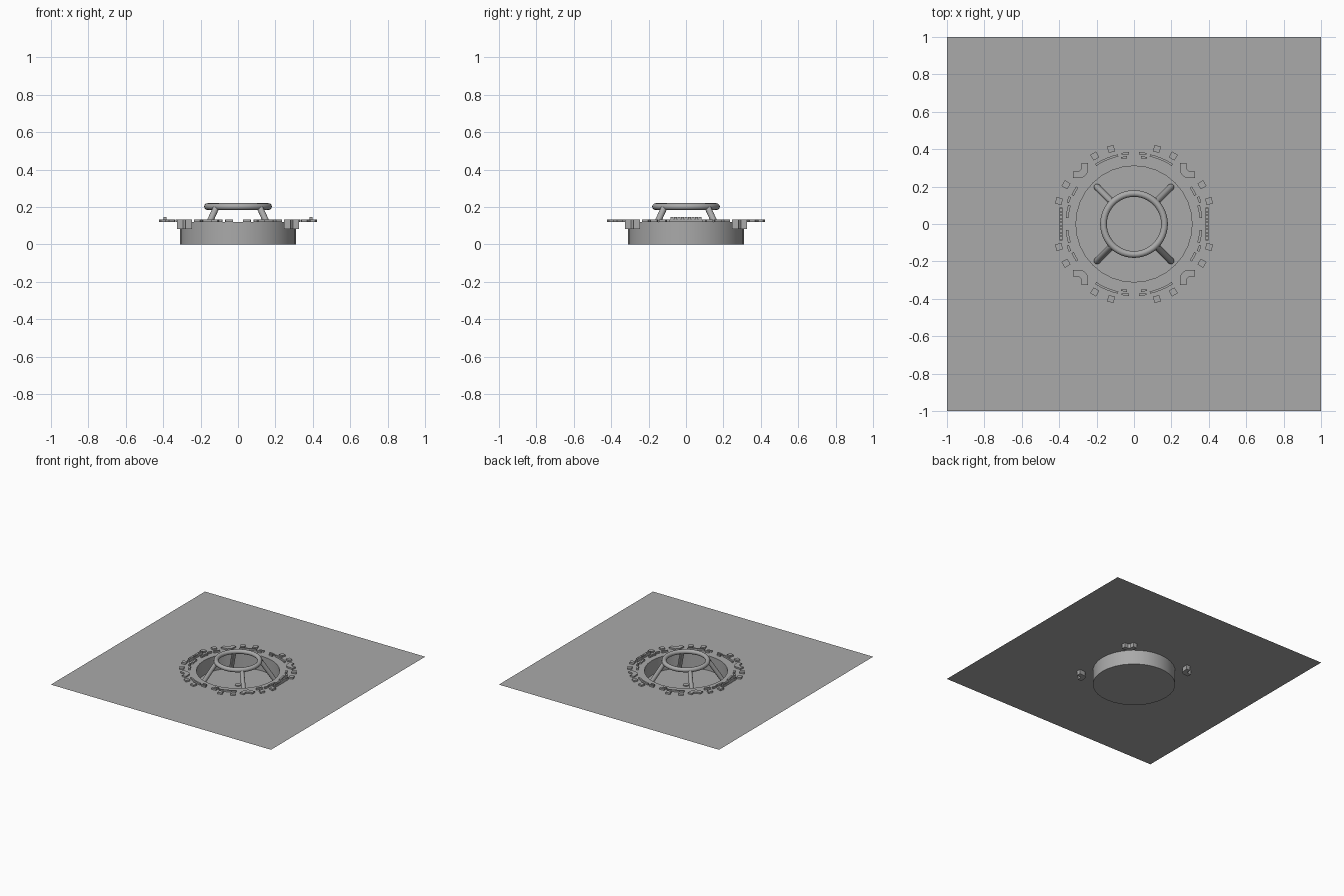
import bpy, bmesh
from math import sin, cos, pi, radians
from mathutils import Vector, Matrix

cube = bpy.data.objects.get("Cube")
if cube:
    bpy.data.objects.remove(cube)

grey = bpy.data.materials.new("mid grey metal")
grey.use_nodes = True
grey.diffuse_color = (0.4, 0.4, 0.4, 1)
grey.node_tree.nodes["Principled BSDF"].inputs["Base Color"].default_value = (0.4, 0.4, 0.4, 1)

DECK = 0.12      # height of the flat sheet
PAN_R = 0.31     # radius of the sunken pan
SIDES = 32


def finish(name, bm, smooth=False):
    mesh = bpy.data.meshes.new(name)
    bm.to_mesh(mesh)
    bm.free()
    mesh.materials.append(grey)
    ob = bpy.data.objects.new(name, mesh)
    bpy.context.collection.objects.link(ob)
    if smooth:
        bpy.ops.object.select_all(action="DESELECT")
        ob.select_set(True)
        bpy.context.view_layer.objects.active = ob
        bpy.ops.object.shade_smooth_by_angle(angle=radians(40))
    return ob


def ring(bm, radius, z, n=SIDES):
    return [bm.verts.new((radius * cos(2 * pi * i / n), radius * sin(2 * pi * i / n), z))
            for i in range(n)]


def bridge(bm, a, b):
    n = len(a)
    for i in range(n):
        j = (i + 1) % n
        bm.faces.new((a[i], a[j], b[j], b[i]))


def prism(bm, outline, z0, z1):
    low = [bm.verts.new((x, y, z0)) for x, y in outline]
    high = [bm.verts.new((x, y, z1)) for x, y in outline]
    bm.faces.new(low[::-1])
    bm.faces.new(high)
    bridge(bm, low, high)


def arc_bar(bm, r0, r1, a0, a1, z0, z1, steps=5):
    angles = [radians(a0 + (a1 - a0) * i / steps) for i in range(steps + 1)]
    outline = [(r1 * cos(a), r1 * sin(a)) for a in angles]
    outline += [(r0 * cos(a), r0 * sin(a)) for a in reversed(angles)]
    prism(bm, outline, z0, z1)


def mirror_quadrants(bm):
    source = bm.verts[:] + bm.edges[:] + bm.faces[:]
    for sx, sy in ((-1, 1), (1, -1), (-1, -1)):
        copy = bmesh.ops.duplicate(bm, geom=source)["geom"]
        verts = [g for g in copy if isinstance(g, bmesh.types.BMVert)]
        bmesh.ops.scale(bm, vec=(sx, sy, 1), verts=verts)
    bmesh.ops.recalc_face_normals(bm, faces=bm.faces)


# Flat square sheet with a round opening
bm = bmesh.new()
inner = ring(bm, PAN_R, DECK)
outer = []
for v in inner:
    reach = max(abs(v.co.x), abs(v.co.y))
    outer.append(bm.verts.new((v.co.x / reach, v.co.y / reach, DECK)))
bridge(bm, outer, inner)
for f in bm.faces:
    f.normal_update()
    if f.normal.z < 0:
        f.normal_flip()
finish("deck_sheet", bm)

# Sunken pan with a closed floor
bm = bmesh.new()
low, high = ring(bm, PAN_R, 0), ring(bm, PAN_R, DECK)
bridge(bm, low, high)
bm.faces.new(low[::-1])
finish("sunken_pan", bm, True)

# Small cap in the middle of the floor
bm = bmesh.new()
bmesh.ops.create_cone(bm, cap_ends=True, segments=16, radius1=0.022, radius2=0.022, depth=0.006,
                      matrix=Matrix.Translation((0, 0, 0.004)))
finish("floor_cap", bm)

# Round grab ring
bpy.ops.mesh.primitive_torus_add(major_radius=0.163, minor_radius=0.018, major_segments=48,
                                 minor_segments=12, location=(0, 0, 0.202))
grab = bpy.context.object
grab.name = "grab_ring"
grab.data.materials.append(grey)
bpy.ops.object.shade_smooth_by_angle(angle=radians(40))

# Four slanted legs with rounded feet
bm = bmesh.new()
top, foot = Vector((0.115, 0.115, 0.2)), Vector((0.198, 0.198, 0.018))
axis = top - foot
turn = axis.to_track_quat("Z", "Y").to_matrix().to_4x4()
bmesh.ops.create_cone(bm, cap_ends=True, segments=12, radius1=0.017, radius2=0.017,
                      depth=axis.length, matrix=Matrix.Translation((top + foot) / 2) @ turn)
bmesh.ops.create_uvsphere(bm, u_segments=12, v_segments=8, radius=0.017,
                          matrix=Matrix.Translation(foot))
mirror_quadrants(bm)
finish("ring_legs", bm, True)

# Elbow-shaped lugs at the diagonals, reaching below the sheet
bm = bmesh.new()
elbow = [(0.245, 0.325), (0.25, 0.27), (0.27, 0.25), (0.325, 0.245),
         (0.325, 0.28), (0.295, 0.28), (0.28, 0.295), (0.28, 0.325)]
prism(bm, elbow, 0.083, 0.132)
mirror_quadrants(bm)
finish("corner_lugs", bm)

# Outer circle of small square studs
bm = bmesh.new()
for angle in (17, 30, 60, 73):
    arc_bar(bm, 0.402, 0.437, angle - 2.4, angle + 2.4, DECK, 0.133, 1)
mirror_quadrants(bm)
finish("square_studs", bm)

# Raised curved bars between the studs and the pan
bm = bmesh.new()
for r0, r1, a0, a1 in ((0.37, 0.382, 57, 77), (0.373, 0.385, 80, 86), (0.352, 0.364, 79, 84),
                       (0.352, 0.366, 5, 16), (0.365, 0.378, 18, 23), (0.355, 0.368, 25, 33)):
    arc_bar(bm, r0, r1, a0, a1, DECK, 0.133)
mirror_quadrants(bm)
finish("curved_bars", bm)

# Toothed strips on the left and right
for side, x in (("left", 0.39), ("right", -0.39)):
    bm = bmesh.new()
    w = 0.008
    prism(bm, [(x - w, -0.088), (x + w, -0.088), (x + w, 0.088), (x - w, 0.088)], DECK, 0.134)
    for i in range(9):
        y = (i - 4) * 0.0185
        prism(bm, [(x - w, y - w), (x + w, y - w), (x + w, y + w), (x - w, y + w)], 0.133, 0.146)
    finish(side + "_toothed_strip", bm)
